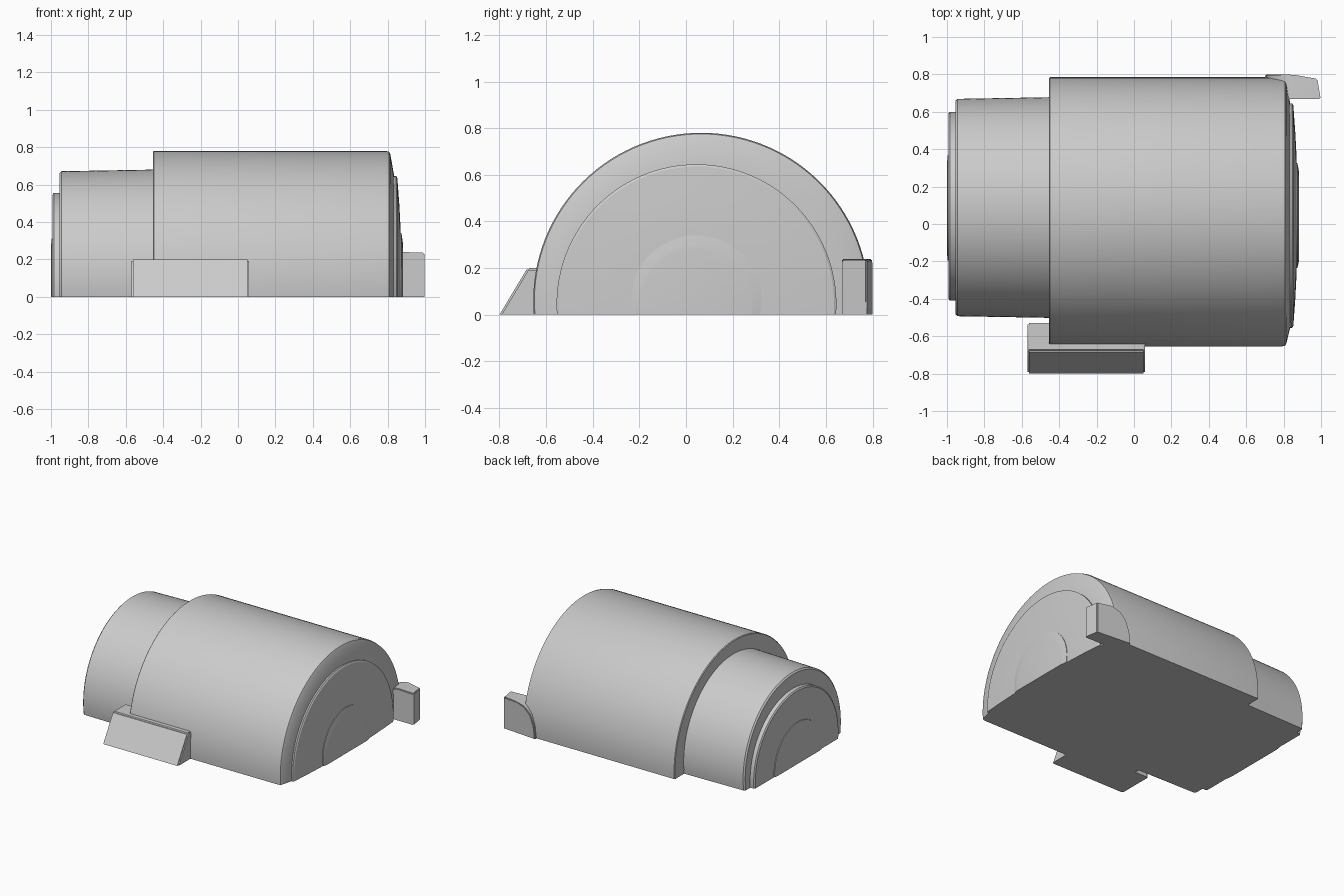
import bpy
import bmesh
import math

cube = bpy.data.objects.get("Cube")
if cube:
    bpy.data.objects.remove(cube, do_unlink=True)

SEGMENTS = 64

grey = bpy.data.materials.new("plain grey")
grey.use_nodes = True
grey.diffuse_color = (0.6, 0.6, 0.6, 1)
grey.node_tree.nodes["Principled BSDF"].inputs["Base Color"].default_value = (0.6, 0.6, 0.6, 1)


def finish(name, bm, angle=25):
    """Turn a bmesh into a named, shaded object."""
    bmesh.ops.recalc_face_normals(bm, faces=bm.faces)
    mesh = bpy.data.meshes.new(name)
    bm.to_mesh(mesh)
    bm.free()
    mesh.materials.append(grey)
    obj = bpy.data.objects.new(name, mesh)
    bpy.context.collection.objects.link(obj)
    bpy.ops.object.select_all(action="DESELECT")
    obj.select_set(True)
    bpy.context.view_layer.objects.active = obj
    bpy.ops.object.shade_smooth_by_angle(angle=math.radians(angle))
    return obj


def half_barrel(name, stations):
    """Loft arcs cut off at the ground; a station is x, centre y, centre z, radius."""
    bm = bmesh.new()
    rings = []
    for x, cy, cz, r in stations:
        start = -math.asin(cz / r)
        sweep = math.pi - 2 * start
        ring = []
        for i in range(SEGMENTS + 1):
            a = start + sweep * i / SEGMENTS
            z = max(0, cz + r * math.sin(a))
            ring.append(bm.verts.new((x, cy + r * math.cos(a), z)))
        rings.append(ring)
    for a, b in zip(rings, rings[1:]):
        for i in range(len(a)):
            j = (i + 1) % len(a)
            bm.faces.new((a[i], a[j], b[j], b[i]))
    bm.faces.new(rings[0])
    bm.faces.new(rings[-1])
    return finish(name, bm)


def prism(name, lower, upper, bevel):
    """Join two matching outlines and soften the edges above the ground."""
    bm = bmesh.new()
    a = [bm.verts.new(p) for p in lower]
    b = [bm.verts.new(p) for p in upper]
    for i in range(len(a)):
        j = (i + 1) % len(a)
        bm.faces.new((a[i], a[j], b[j], b[i]))
    bm.faces.new(a)
    bm.faces.new(b)
    edges = [e for e in bm.edges if max(v.co.z for v in e.verts) > 0.02]
    bmesh.ops.bevel(bm, geom=edges, offset=bevel, segments=2, affect="EDGES")
    return finish(name, bm, 35)


# Large barrel with its chamfered shoulder
half_barrel("main_barrel", [
    (-0.455, 0.065, 0.06, 0.715), (-0.45, 0.065, 0.06, 0.72),
    (0.79, 0.065, 0.06, 0.72), (0.808, 0.065, 0.06, 0.715),
    (0.815, 0.063, 0.06, 0.70), (0.835, 0.045, 0.045, 0.60)])

# Domed end plate and its raised centre
half_barrel("end_plate", [
    (0.82, 0.045, 0.045, 0.60), (0.846, 0.045, 0.045, 0.60),
    (0.852, 0.045, 0.045, 0.59), (0.862, 0.045, 0.05, 0.45),
    (0.87, 0.045, 0.055, 0.30)])
half_barrel("end_hub", [
    (0.85, 0.045, 0.06, 0.28), (0.874, 0.045, 0.06, 0.28),
    (0.88, 0.042, 0.05, 0.25), (0.882, 0.04, 0.043, 0.237)])

# Narrow barrel, plate and centre at the other end
half_barrel("narrow_barrel", [
    (-0.44, 0.088, 0.09, 0.59), (-0.945, 0.088, 0.09, 0.581),
    (-0.955, 0.088, 0.09, 0.57)])
half_barrel("narrow_plate", [
    (-0.94, 0.095, 0.05, 0.505), (-0.985, 0.095, 0.05, 0.505),
    (-0.992, 0.095, 0.05, 0.495)])
half_barrel("narrow_hub", [
    (-0.98, 0.085, 0.03, 0.285), (-0.996, 0.085, 0.03, 0.28),
    (-1.0, 0.085, 0.03, 0.24)])

# Sloped block at the front
slope = [(-0.80, 0), (-0.68, 0.20), (-0.53, 0.20), (-0.53, 0)]
prism("front_block",
      [(-0.57, y, z) for y, z in slope],
      [(0.06, y, z) for y, z in slope], 0.008)

# Curved tab at the back corner
tab = [(0.70, 0), (0.71, 0.09), (0.74, 0.17), (0.79, 0.22),
       (0.86, 0.24), (0.98, 0.235), (0.98, 0)]
prism("corner_tab",
      [(x + (0.018 if x > 0.9 else 0), 0.668, z) for x, z in tab],
      [(x, 0.80 - max(0, x - 0.86) * 0.2, z) for x, z in tab], 0.006)
